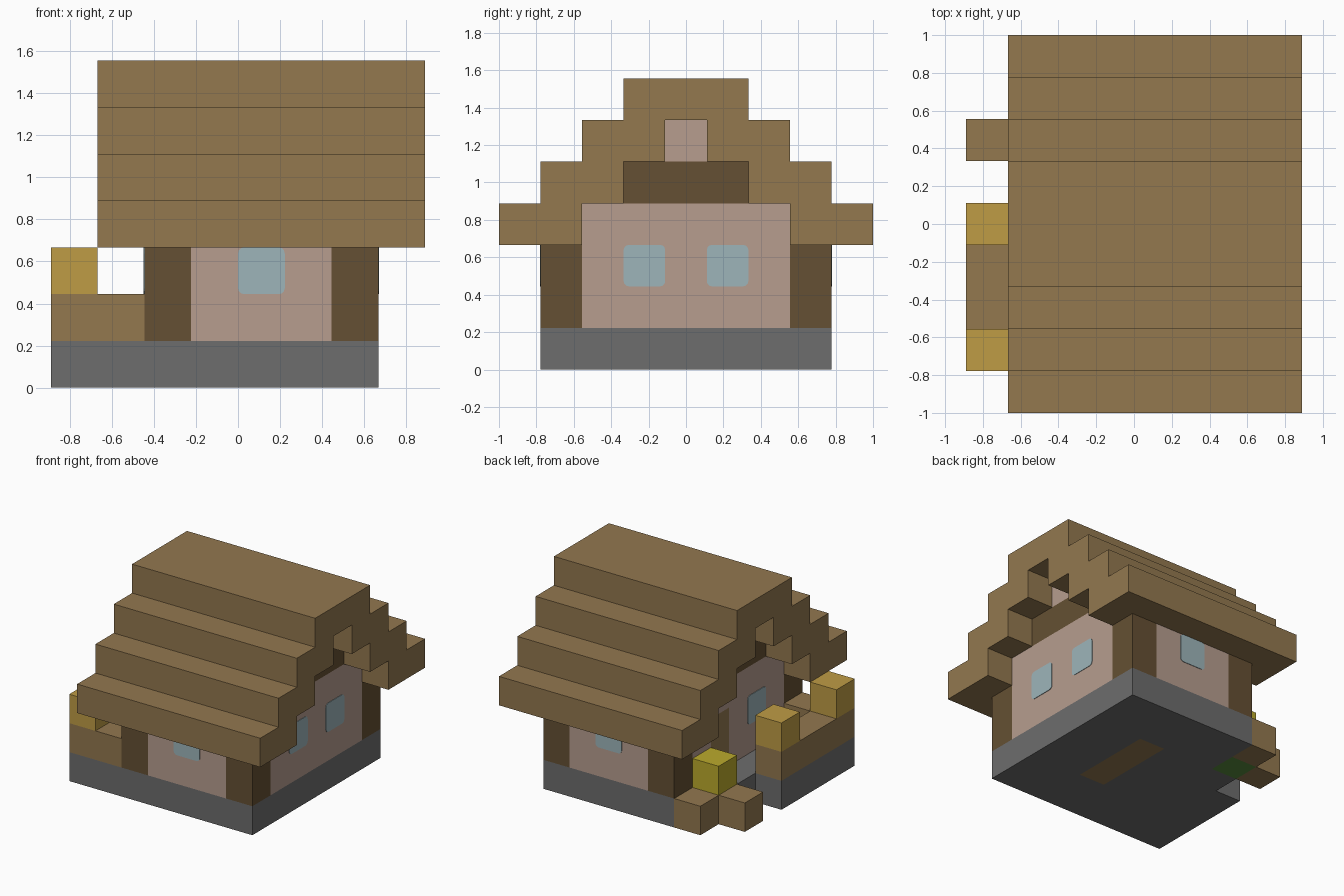
import bpy, bmesh
from math import radians
from mathutils import Vector, Matrix

cube = bpy.data.objects.get("Cube")
if cube:
    bpy.data.objects.remove(cube, do_unlink=True)

U = 2 / 9                       # edge of one building block
SHIFT = Vector((0, -4.5, 0))    # block grid to centred frame


def material(name, hex_code):
    def linear(c):
        return c / 12.92 if c <= 0.04045 else ((c + 0.055) / 1.055) ** 2.4
    rgb = [linear(int(hex_code[i:i + 2], 16) / 255) for i in (0, 2, 4)]
    mat = bpy.data.materials.new(name)
    mat.use_nodes = True
    mat.diffuse_color = (*rgb, 1)
    shader = mat.node_tree.nodes["Principled BSDF"]
    shader.inputs["Base Color"].default_value = (*rgb, 1)
    shader.inputs["Roughness"].default_value = 0.9
    return mat


wood = material("warm wood", "93784f")
timber = material("dark timber", "655033")
plaster = material("pink plaster", "b79d8f")
stone = material("grey stone", "6d6d6d")
straw = material("straw gold", "bf9c45")
petal = material("flower yellow", "bbaa2c")
leaf = material("leaf green", "578a3e")
glass = material("pale glass", "9db5ba")


def finish(name, bm, mat):
    mesh = bpy.data.meshes.new(name)
    bm.to_mesh(mesh)
    bm.free()
    mesh.materials.append(mat)
    obj = bpy.data.objects.new(name, mesh)
    bpy.context.collection.objects.link(obj)
    return obj


def blocks(name, mat, *boxes):
    """Merge boxes of whole blocks (x0, x1, y0, y1, z0, z1) into one outer skin."""
    cells = {(x, y, z) for a, b, c, d, e, f in boxes
             for x in range(a, b) for y in range(c, d) for z in range(e, f)}
    bm = bmesh.new()
    for cell in cells:
        for axis in range(3):
            for side in (-1, 1):
                step = Vector((0, 0, 0))
                step[axis] = side
                if tuple(int(v) for v in Vector(cell) + step) in cells:
                    continue
                s, t = Vector((0, 0, 0)), Vector((0, 0, 0))
                s[(axis + 1) % 3] = t[(axis + 2) % 3] = 0.5
                mid = Vector(cell) + Vector((0.5, 0.5, 0.5)) + step / 2 + SHIFT
                ring = [mid - s - t, mid + s - t, mid + s + t, mid - s + t]
                bm.faces.new([bm.verts.new(p * U) for p in ring[::side]])
    bmesh.ops.remove_doubles(bm, verts=bm.verts, dist=0.001)
    bmesh.ops.dissolve_limit(bm, angle_limit=radians(1), verts=bm.verts, edges=bm.edges)
    return finish(name, bm, mat)


def window(name, x, y, z, turn):
    """Thin pane with rounded corners, centred on a wall block face."""
    bm = bmesh.new()
    bmesh.ops.create_cube(bm, size=1, matrix=Matrix.Diagonal((U, 0.008, U, 1)))
    corners = [e for e in bm.edges
               if abs((e.verts[0].co - e.verts[1].co).normalized().y) > 0.9]
    bmesh.ops.bevel(bm, geom=corners, offset=0.028, segments=3,
                    profile=0.5, affect='EDGES')
    pane = finish(name, bm, glass)
    pane.location = (Vector((x, y, z)) + SHIFT) * U
    pane.rotation_euler.z = radians(turn)


# Stone base, with a floor strip let into it
blocks("stone_base", stone, (-4, -3, 1, 5, 0, 1), (-3, -2, 1, 6, 0, 1),
       (-2, 0, 1, 8, 0, 1), (1, 3, 1, 8, 0, 1),
       (0, 1, 1, 3, 0, 1), (0, 1, 6, 8, 0, 1))
blocks("floor_strip", wood, (0, 1, 3, 6, 0, 1))

# Plaster walls, leaving the corners and the doorway free
blocks("walls", plaster, (-1, 2, 1, 8, 1, 3), (2, 3, 2, 7, 1, 4),
       (-2, -1, 2, 5, 1, 4), (-2, -1, 6, 7, 1, 4), (-2, -1, 5, 6, 3, 4),
       (-1, 2, 2, 7, 3, 4))
blocks("gable_peak", plaster, (-2, 3, 4, 5, 5, 6))
blocks("door", wood, (-2, -1, 5, 6, 1, 3))

# Dark timber corner posts and gable beam
for i, x in enumerate((-2, 2)):
    for j, y in enumerate((1, 7)):
        side = ("right", "left")[i]
        end = ("front", "back")[j]
        blocks(f"{end}_{side}_post", timber, (x, x + 1, y, y + 1, 1, 3))
blocks("gable_beam", timber, (-2, 3, 3, 6, 4, 5))

# Stepped roof: mirrored courses and a ridge
courses = [(-3, 4, 3, 6, 6, 7)]
for k in range(3):
    courses += [(-3, 4, k, k + 2, k + 3, k + 4),
                (-3, 4, 7 - k, 9 - k, k + 3, k + 4)]
blocks("stepped_roof", wood, *courses)

# Windows on all four sides
window("front_window", 0.5, 1, 2.5, 0)
window("back_window", 0.5, 8, 2.5, 0)
window("left_window_front", 3, 3.5, 2.5, 90)
window("left_window_back", 3, 5.5, 2.5, 90)
window("right_window", -2, 3.5, 2.5, 90)

# Porch rail with golden end blocks
blocks("porch_rail", wood, (-4, -3, 1, 5, 1, 2), (-3, -2, 1, 2, 1, 2))
blocks("rail_end_front", straw, (-4, -3, 1, 2, 2, 3))
blocks("rail_end_back", straw, (-4, -3, 4, 5, 2, 3))

# Flower bed beside the door
blocks("bed_side", wood, (-4, -3, 6, 7, 0, 1))
blocks("bed_back", wood, (-3, -2, 7, 8, 0, 1))
blocks("bed_plant", leaf, (-3, -2, 6, 7, 0, 1))
blocks("flower", petal, (-3, -2, 6, 7, 1, 2))
